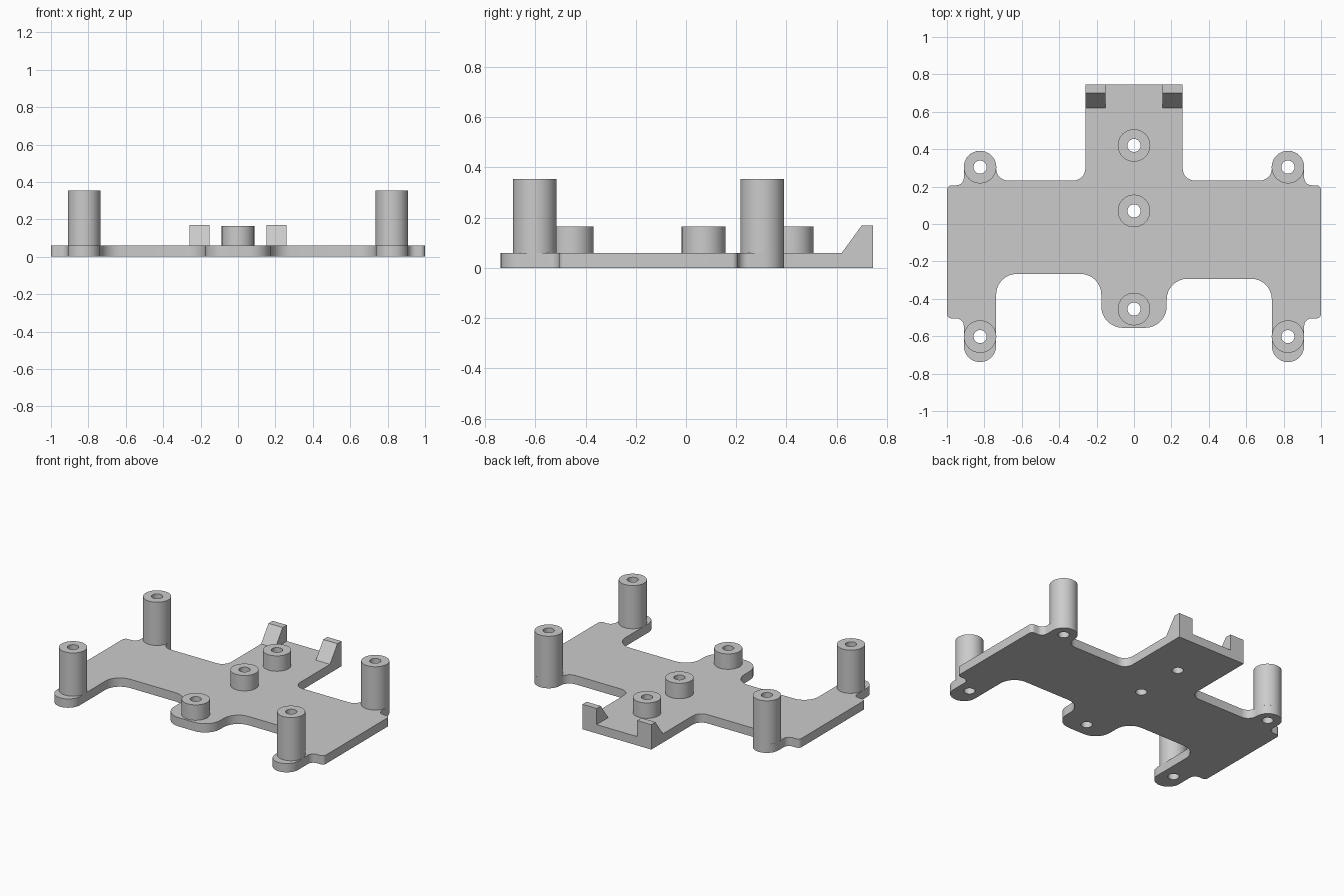
import bpy, math
from mathutils import Vector

if "Cube" in bpy.data.objects:
    bpy.data.objects.remove(bpy.data.objects["Cube"])

grey = bpy.data.materials.new("grey_plastic")
grey.diffuse_color = (0.6, 0.6, 0.6, 1)
grey.use_nodes = True
grey.node_tree.nodes["Principled BSDF"].inputs["Base Color"].default_value = grey.diffuse_color

HOLE = 0.035
PLATE_T = 0.06


def circle(cx, cy, r, n=40):
    return [(cx + r * math.cos(2 * math.pi * i / n),
             cy + r * math.sin(2 * math.pi * i / n)) for i in range(n)]


def rounded(corners, steps=8):
    """Closed outline from (x, y, radius) right-angled corners."""
    pts = []
    for i, (x, y, r) in enumerate(corners):
        p = Vector((x, y))
        if r == 0:
            pts.append(p)
            continue
        a = (Vector(corners[i - 1][:2]) - p).normalized()
        b = (Vector(corners[(i + 1) % len(corners)][:2]) - p).normalized()
        c = p + (a + b) * r
        for k in range(steps + 1):
            t = math.pi / 2 * k / steps
            pts.append(c - b * r * math.cos(t) - a * r * math.sin(t))
    return pts


def slab(name, loops, z0, z1):
    """Extrude an outline (with optional hole loops) between two heights."""
    cu = bpy.data.curves.new(name, 'CURVE')
    cu.dimensions = '2D'
    cu.fill_mode = 'BOTH'
    cu.extrude = (z1 - z0) / 2
    for loop in loops:
        sp = cu.splines.new('POLY')
        sp.points.add(len(loop) - 1)
        for q, (x, y) in zip(sp.points, loop):
            q.co = (x, y, 0, 1)
        sp.use_cyclic_u = True
    ob = bpy.data.objects.new(name, cu)
    bpy.context.collection.objects.link(ob)
    ob.location.z = (z0 + z1) / 2
    bpy.ops.object.select_all(action='DESELECT')
    ob.select_set(True)
    bpy.context.view_layer.objects.active = ob
    bpy.ops.object.convert(target='MESH')
    ob = bpy.context.object
    bpy.ops.object.mode_set(mode='EDIT')
    bpy.ops.mesh.select_all(action='SELECT')
    bpy.ops.mesh.remove_doubles(threshold=0.0001)
    bpy.ops.mesh.normals_make_consistent(inside=False)
    bpy.ops.object.mode_set(mode='OBJECT')
    bpy.ops.object.shade_smooth_by_angle(angle=math.radians(30))
    ob.data.materials.clear()
    ob.data.materials.append(grey)
    return ob


def side(s, inner_y):
    """Half of the plate outline, from back centre tab to front centre tab."""
    pts = [(0.26, 0.745, 0), (0.26, 0.232, 0.065), (0.737, 0.232, 0.065),
           (0.737, 0.391, 0.086), (0.91, 0.391, 0.086), (0.91, 0.207, 0.04),
           (1.0, 0.207, 0.025), (1.0, -0.505, 0.025), (0.91, -0.505, 0.04),
           (0.91, -0.738, 0.086), (0.737, -0.738, 0.086),
           (0.737, inner_y, 0.11), (0.175, inner_y, 0.11),
           (0.175, -0.555, 0.115)]
    return [(s * x, y, r) for x, y, r in pts]


# Mounting positions
tall = [(x, y) for x in (-0.823, 0.823) for y in (-0.602, 0.304)]
short = [(0, 0.07), (0, 0.42), (0, -0.455)]

# Base plate with through holes
outline = rounded(side(1, -0.293) + side(-1, -0.267)[::-1])
slab("base_plate", [outline] + [circle(x, y, HOLE) for x, y in tall + short],
     0, PLATE_T)

# Hollow standoffs
for name, spots, top in (("corner_standoff", tall, 0.355),
                         ("centre_boss", short, 0.165)):
    for x, y in spots:
        slab(name, [circle(x, y, 0.087), circle(x, y, HOLE)], PLATE_T, top)

# Sloped end stops on the rear tab
for s in (-1, 1):
    x0, x1 = sorted((s * 0.153, s * 0.26))
    prof = [(0.62, PLATE_T), (0.745, PLATE_T), (0.745, 0.17), (0.70, 0.17)]
    verts = [(x, y, z) for x in (x0, x1) for y, z in prof]
    faces = [(3, 2, 1, 0), (4, 5, 6, 7)]
    faces += [(i, (i + 1) % 4, (i + 1) % 4 + 4, i + 4) for i in range(4)]
    me = bpy.data.meshes.new("end_stop")
    me.from_pydata(verts, [], faces)
    me.materials.append(grey)
    bpy.context.collection.objects.link(bpy.data.objects.new("end_stop", me))
